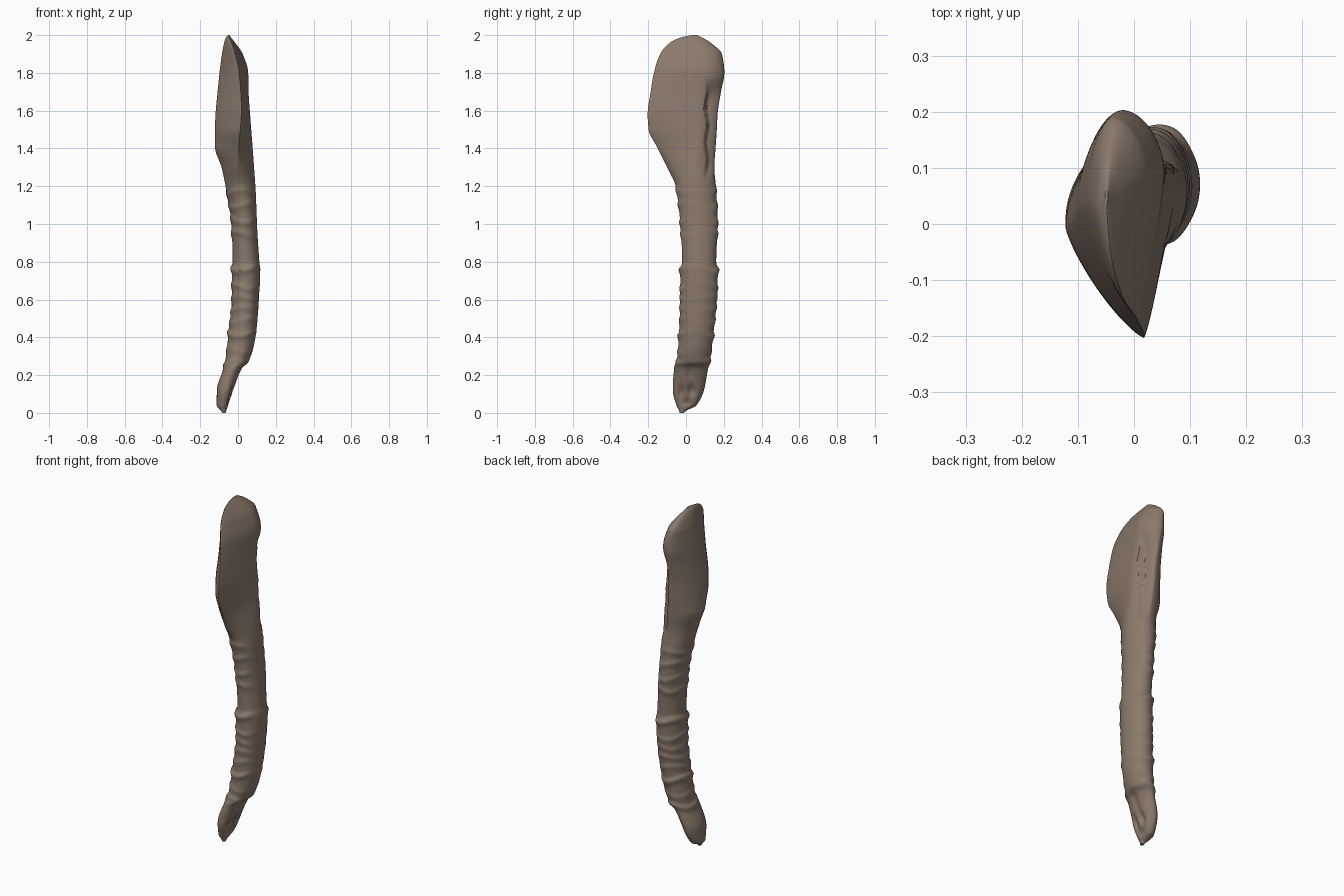
import bpy, bmesh, math

if "Cube" in bpy.data.objects:
    bpy.data.objects.remove(bpy.data.objects["Cube"])

RINGS, SIDES = 260, 72

# Outline keys: height, left, right, front, back
OUTLINE = [
    (0, -.085, -.065, -.035, -.01), (.04, -.113, -.045, -.05, .055),
    (.12, -.112, -.02, -.07, .095), (.24, -.075, .025, -.062, .118),
    (.27, -.068, .056, -.048, .125), (.42, -.05, .095, -.037, .145),
    (.6, -.032, .11, -.03, .162), (.75, -.032, .117, -.03, .168),
    (.8, -.028, .113, -.02, .16), (1, -.035, .1, -.03, .167),
    (1.2, -.066, .092, -.055, .158), (1.3, -.087, .085, -.1, .15),
    (1.41, -.122, .077, -.155, .157), (1.5, -.122, .07, -.198, .163),
    (1.58, -.119, .064, -.203, .167), (1.7, -.108, .056, -.187, .185),
    (1.8, -.098, .054, -.17, .203), (1.9, -.085, .025, -.137, .19),
    (1.96, -.073, -.015, -.085, .13), (1.985, -.065, -.035, -.035, .09),
    (2, -.052, -.046, .03, .06)]
# Sharp front edge and rounded back edge of the head: height, x
RIM = [(1.1, .03), (1.3, .0), (1.42, .005), (1.6, .018), (1.8, .006), (1.92, -.022), (2, -.049)]
SPINE = [(1.1, .03), (1.4, .0), (1.8, -.02), (2, -.049)]
# Raised folds round the handle: height, thickness
FOLDS = [(.265, .008), (.33, .004), (.42, .009), (.49, .005), (.55, .006), (.61, .005),
         (.67, .006), (.765, .01), (.95, .006), (1.02, .006), (1.1, .006), (1.17, .005)]


def smooth(a, b, v):
    t = min(1, max(0, (v - a) / (b - a)))
    return t * t * (3 - 2 * t)


def sample(keys, z, col):
    """Monotone cubic through the keys."""
    def slope(i):
        if i in (0, len(keys) - 1):
            return 0 if 0 < z < 1.9 else (keys[max(i, 1)][col] - keys[max(i, 1) - 1][col]) / (
                keys[max(i, 1)][0] - keys[max(i, 1) - 1][0])
        d = [(keys[j + 1][col] - keys[j][col]) / (keys[j + 1][0] - keys[j][0]) for j in (i - 1, i)]
        return 0 if d[0] * d[1] <= 0 else 2 * d[0] * d[1] / (d[0] + d[1])
    for i in range(len(keys) - 1):
        a, b = keys[i], keys[i + 1]
        if z <= b[0]:
            w = b[0] - a[0]
            t = max(0, (z - a[0]) / w)
            s = t * t * (3 - 2 * t)
            return (a[col] * (1 - s) + b[col] * s + w * slope(i) * t * (1 - t) ** 2
                    - w * slope(i + 1) * t * t * (1 - t))
    return keys[-1][col]


def blob(y, z, cy, cz, ry, rz):
    return math.exp(-((y - cy) / ry) ** 2 - ((z - cz) / rz) ** 2)


def section_point(z, angle):
    left, right, front, back = (sample(OUTLINE, z, c) for c in (1, 2, 3, 4))
    head = smooth(1.15, 1.45, z)
    s, c = math.sin(angle), math.cos(angle)
    # the front edge sharpens from a round handle into a blade
    power = 1 + head * (.6 if c > 0 else .1)
    centre = (left + right) / 2
    edge = sample(RIM if c > 0 else SPINE, z, 1)
    axis = centre + (edge - centre) * smooth(1.1, 1.3, z)
    mid = (front + back) / 2 + head * (back - front) * (.2 if s > 0 else .03)
    u, v = abs(s) ** power, abs(c) ** power
    x = axis + ((right if s > 0 else left) - axis) * u
    y = mid + ((front if c > 0 else back) - mid) * v
    # folds fade out over the flat right side
    fade = 1 - .85 * smooth(.3, .9, s)
    for height, size in FOLDS:
        d = z - height + .012 * math.sin(angle * 2 + height * 20)
        bump = size * fade * math.exp(-(d / (.012 if d > 0 else .022)) ** 2)
        x += bump * s
        y -= bump * c
    # long hollow down the back right of the head
    if s > 0 and c < 0:
        lip = .105 + .006 * math.sin(z * 34)
        dent = smooth(1.23, 1.32, z) * (1 - smooth(1.66, 1.78, z)) * smooth(lip - .006, lip + .012, y)
        x -= .035 * dent * u
    # arched pits on the inner face of the tip
    if s > 0:
        pits = (blob(y, z, -.025, .11, .018, .04) + blob(y, z, .028, .12, .02, .035)
                + .7 * blob(y, z, .0, .055, .03, .025))
        x -= .022 * pits * u
        x -= .01 * blob(y, z, .02, .21, .02, .05) * u
    return x, y, z


# Lofted body from the tip to the top of the head
bm = bmesh.new()
rings = []
for i in range(RINGS + 1):
    t = i / RINGS
    z = 2 * (t - .06 * math.sin(2 * math.pi * t) / math.pi * 2)
    rings.append([bm.verts.new(section_point(z, 2 * math.pi * k / SIDES)) for k in range(SIDES)])
for low, high in zip(rings, rings[1:]):
    for k in range(SIDES):
        n = (k + 1) % SIDES
        bm.faces.new((low[k], low[n], high[n], high[k]))
bm.faces.new(rings[0][::-1])
bm.faces.new(rings[-1])
bmesh.ops.recalc_face_normals(bm, faces=bm.faces)
mesh = bpy.data.meshes.new("carved_handle_tool")
bm.to_mesh(mesh)
bm.free()

body = bpy.data.objects.new("carved_handle_tool", mesh)
bpy.context.collection.objects.link(body)

# Single dull brown
brown = bpy.data.materials.new("dull_brown")
brown.use_nodes = True
colour = (.26, .195, .15, 1)
brown.diffuse_color = colour
brown.node_tree.nodes["Principled BSDF"].inputs["Base Color"].default_value = colour
mesh.materials.append(brown)

bpy.context.view_layer.objects.active = body
body.select_set(True)
bpy.ops.object.shade_smooth_by_angle(angle=math.radians(40))
